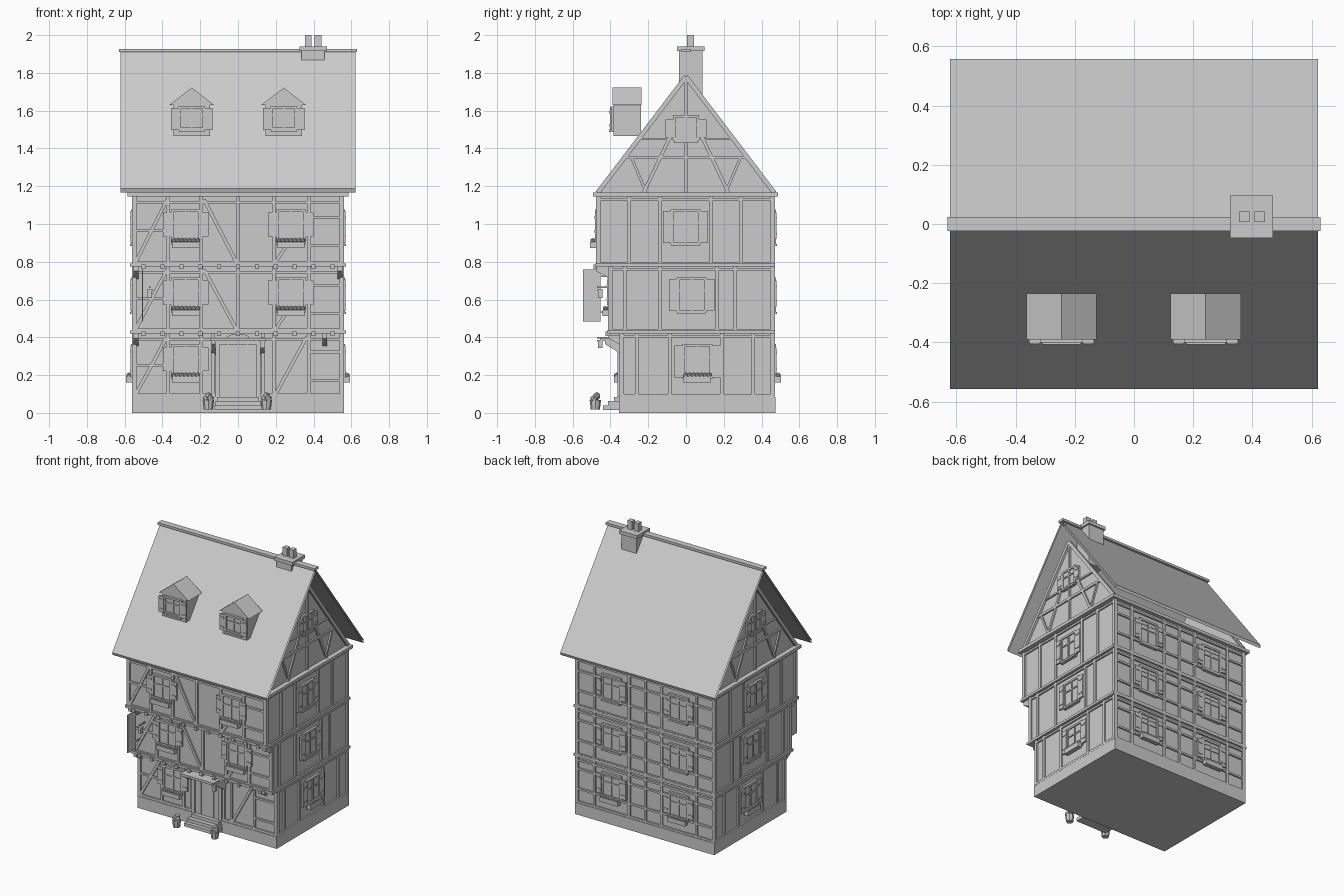
import bpy, bmesh, math
from mathutils import Matrix, Vector

if "Cube" in bpy.data.objects:
    bpy.data.objects.remove(bpy.data.objects["Cube"])

parts = {}


def part(name):
    if name not in parts:
        parts[name] = bmesh.new()
    return parts[name]


def box(name, lo, hi, M=Matrix()):
    lo, hi = Vector(lo), Vector(hi)
    s = hi - lo
    bmesh.ops.create_cube(part(name), size=1, matrix=M @ Matrix.Translation((lo + hi) / 2) @ Matrix.Diagonal((*s, 1)))


def bar(name, M, a, b, w=0.018, d=0.011):
    """Straight timber on a wall from (u, z) to (u, z), standing out by d."""
    du, dz = b[0] - a[0], b[1] - a[1]
    R = Matrix.Translation(((a[0] + b[0]) / 2, -d / 2, (a[1] + b[1]) / 2)) @ Matrix.Rotation(-math.atan2(dz, du), 4, 'Y')
    bmesh.ops.create_cube(part(name), size=1, matrix=M @ R @ Matrix.Diagonal((math.hypot(du, dz), d, w, 1)))


def prism(name, profile, axis, t0, t1):
    """Extrude a closed profile along x ((y, z) points) or y ((x, z) points)."""
    bm = part(name)
    put = (lambda p, t: (t, p[0], p[1])) if axis == 'x' else (lambda p, t: (p[0], t, p[1]))
    r0, r1 = [[bm.verts.new(put(p, t)) for p in profile] for t in (t0, t1)]
    n = len(profile)
    bm.faces.new(r0)
    bm.faces.new(r1)
    for i in range(n):
        bm.faces.new((r0[i], r0[(i + 1) % n], r1[(i + 1) % n], r1[i]))


def blob(name, co, r, M=Matrix()):
    bmesh.ops.create_icosphere(part(name), subdivisions=1, radius=r, matrix=M @ Matrix.Translation(co))


def wall(angle, x, y):
    """Wall frame: local x along the wall, local -y outward."""
    return Matrix.Translation((x, y, 0)) @ Matrix.Rotation(math.radians(angle), 4, 'Z')


def window(M, u, z, flowers=False, w=0.078, h=0.092, shut=(-0.065, 0.075), sw=0.042):
    W = M @ Matrix.Translation((u, 0, z))
    box('window_panes', (-w, -0.008, -h), (w, 0, h), W)
    for s in (-1, 1):
        bar('window_frames', W, (s * (w - .006), -h), (s * (w - .006), h), 0.014, 0.016)
        bar('window_frames', W, (-w, s * (h - .006)), (w, s * (h - .006)), 0.014, 0.016)
        # shutter with two battens
        a, b = sorted((s * w, s * (w + sw)))
        box('shutters', (a, -0.018, shut[0]), (b, -0.006, shut[1]), W)
        for k in (0.2, 0.8):
            zz = shut[0] + k * (shut[1] - shut[0])
            box('shutters', (a + .004, -0.022, zz - .006), (b - .004, -0.017, zz + .006), W)
    bar('window_frames', W, (0, -h), (0, h), 0.009, 0.014)
    bar('window_frames', W, (-w, h * .25), (w, h * .25), 0.009, 0.014)
    if flowers:
        box('flower_boxes', (-0.072, -0.042, -h - .02), (0.072, -0.01, -h + .012), W)
        for i in range(7):
            blob('flowers', (-0.063 + i * .021, -0.028, -h + .02), 0.014, W)
    else:
        box('window_sills', (-w * .95, -0.022, -h - .01), (w * .95, 0, -h + .002), W)


# Storeys: bottom z, top z, front y, window centre z, side post positions
BACK, HX = 0.46, 0.55
storeys = [
    (0.08, 0.425, -0.34, 0.272, (-0.26, -0.085, 0.19, 0.355)),
    (0.425, 0.78, -0.40, 0.625, (-0.325, -0.14, 0.165, 0.26)),
    (0.78, 1.15, -0.465, 0.985, (-0.30, -0.14, 0.13, 0.29)),
]
box('stone_plinth', (-0.56, -0.355, 0), (0.56, 0.475, 0.085))
for i, (z0, z1, fy, wz, posts) in enumerate(storeys):
    box('plaster_walls', (-HX, fy, z0), (HX, BACK, z1))
    F, B = wall(0, 0, fy), wall(180, 0, BACK)
    # corner posts
    for x in (-1, 1):
        for y in (fy, BACK):
            box('corner_posts', (x * .55 - .012, y - .012, z0), (x * .55 + .012, y + .012, z1))
    # front timbers
    front_posts = (-0.37, -0.195, 0, 0.19, 0.375) if i else (-0.37, -0.195, -0.13, 0.13, 0.19, 0.375)
    for u in front_posts:
        bar('front_timbers', F, (u, z0), (u, z1))
    bar('front_timbers', F, (-HX, z1 - .035), (HX, z1 - .035), 0.014)
    bar('front_timbers', F, (-HX, z0 + .012), (HX, z0 + .012), 0.02)
    bar('front_timbers', F, (-HX, wz - .02), (-.37, wz - .02), 0.014)
    for z in (wz + .05, wz - .1):
        bar('front_timbers', F, (.375, z), (HX, z), 0.014)
    bar('front_timbers', F, (-0.54, z0 + .02), (-0.375, z1 - .02))
    if i:
        bar('front_timbers', F, (-0.18, z1 - .02), (-0.01, z0 + .02))
        bar('front_timbers', F, (0.2, z0 + .02), (0.26, z0 + .11))
    else:
        bar('front_timbers', F, (0.2, z0 + .02), (0.365, z1 - .02))
    window(F, -0.277, wz, True, shut=(-0.05, 0.075))
    if i:
        window(F, 0.28, wz, True, shut=(-0.05, 0.075))
    # back timbers and windows
    for u in (-0.41, -0.13, 0, 0.13, 0.41):
        bar('back_timbers', B, (u, z0), (u, z1))
    for z in (wz + .06, wz - .085, z1 - .03, z0 + .012):
        bar('back_timbers', B, (-HX, z), (HX, z), 0.014)
    for u in (-0.27, 0.27):
        window(B, u, wz, i == 0)
    # side timbers and windows
    cy = (fy + BACK) / 2
    for s in (-1, 1):
        S = wall(90 * s, s * HX, 0)
        for y in posts:
            bar('side_timbers', S, (s * y, z0), (s * y, z1))
        bar('side_timbers', S, (s * fy, z1 - .02), (s * BACK, z1 - .02), 0.014)
        bar('side_timbers', S, (s * fy, z0 + .012), (s * BACK, z0 + .012), 0.016)
        window(S, s * cy, wz, i == 0, shut=(-0.085, 0.085))
    # jetty beam, joist ends and corner brackets under the storey above
    if i < 2:
        ny = storeys[i + 1][2]
        box('jetty_beams', (-0.572, ny - .018, z1 - .006), (0.572, 0.472, z1 + .012))
        for k in range(11):
            x = -0.5 + k * .1
            box('joist_ends', (x - .011, ny - .026, z1 - .018), (x + .011, fy, z1 + .006))
        for x in ((-.54, .54) if i else (-.54, .46)):
            prism('jetty_brackets', [(fy, z1 - .07), (fy, z1 - .006), (ny - .01, z1 - .006), (ny - .01, z1 - .03)],
                  'x', x - .012, x + .012)
box('wall_plate', (-0.585, -0.492, 1.145), (0.585, 0.487, 1.167))

# Gable ends with timbers and attic window
for s in (-1, 1):
    prism('gable_walls', [(-0.475, 1.16), (0.475, 1.16), (0, 1.785)], 'x', s * .53, s * .55)
    S = wall(90 * s, s * HX, 0)
    for m in (-1, 1):
        bar('gable_timbers', S, (m * .468, 1.165), (0, 1.78), 0.024, 0.016)
        bar('gable_timbers', S, (m * .225, 1.165), (m * .085, 1.46))
        bar('gable_timbers', S, (m * .29, 1.355), (m * .21, 1.165), 0.014)
    bar('gable_timbers', S, (-0.32, 1.352), (0.32, 1.352))
    bar('gable_timbers', S, (-0.25, 1.45), (0.25, 1.45), 0.012)
    bar('gable_timbers', S, (0, 1.165), (0, 1.76))
    window(S, 0, 1.508, False, 0.068, 0.068, (-0.05, 0.045), 0.04)

# Roof: thin tiled slopes, upper and lower sheet joined at the eaves, open at the ends
bm = part('roof_slopes')
section = [(0, 1.895), (-0.55, 1.168), (-0.557, 1.187), (0, 1.918), (0.557, 1.187), (0.55, 1.168), (0, 1.895)]
rows = [[bm.verts.new((x, y, z)) for y, z in section] for x in (-0.622, 0.622)]
for k in range(6):
    bm.faces.new((rows[0][k], rows[0][k + 1], rows[1][k + 1], rows[1][k]))
box('ridge_cap', (-0.63, -0.023, 1.91), (0.63, 0.023, 1.927))

# Chimney
box('chimney_shaft', (0.337, -0.038, 1.62), (0.458, 0.087, 1.917))
box('chimney_cap', (0.325, -0.048, 1.915), (0.47, 0.097, 1.94))
for x in (0.372, 0.424):
    box('chimney_pots', (x - .018, 0.006, 1.94), (x + .018, 0.042, 2.0))

# Dormers
for x in (-0.245, 0.242):
    box('dormer_bodies', (x - .096, -0.385, 1.467), (x + .096, -0.238, 1.63))
    prism('dormer_roofs', [(x - .119, 1.63), (x + .119, 1.63), (x, 1.722)], 'y', -0.39, -0.235)
    window(wall(0, x, -0.385), 0, 1.56, False, 0.07, 0.062, (-0.062, 0.055), 0.04)

# Door, canopy, steps
D = wall(0, 0, -0.34)
box('door_leaf', (-0.1, -0.012, 0.085), (0.1, 0, 0.37), D)
for u in (-0.05, 0, 0.05):
    bar('door_planks', D, (u, 0.09), (u, 0.36), 0.006, 0.016)
for u in (-0.108, 0.108):
    bar('door_frame', D, (u, 0.085), (u, 0.375), 0.022, 0.022)
bar('door_frame', D, (-0.118, 0.37), (0.118, 0.37), 0.02, 0.022)
box('door_canopy', (-0.145, -0.455, 0.38), (0.145, -0.34, 0.397))
prism('canopy_crest', [(.06 * math.cos(math.pi * k / 8), .397 + .022 * math.sin(math.pi * k / 8)) for k in range(9)],
      'y', -0.375, -0.34)
for x in (-0.13, 0.13):
    prism('canopy_brackets', [(-0.34, 0.31), (-0.34, 0.38), (-0.43, 0.38), (-0.43, 0.365)], 'x', x - .01, x + .01)
for y, z, w in ((-0.38, 0.085, .11), (-0.412, 0.062, .12), (-0.44, 0.038, .125)):
    box('door_steps', (-w, y, z - .024), (w, -0.35, z))

# Planters beside the steps
for x in (-0.157, 0.15):
    bmesh.ops.create_cone(part('planter_pots'), cap_ends=True, segments=8, radius1=0.024, radius2=0.03, depth=0.05,
                          matrix=Matrix.Translation((x, -0.48, 0.042)))
    for dx, dy, dz, r in ((-.012, 0, .075, .02), (.012, -.008, .075, .02), (0, .008, .09, .021)):
        blob('planter_shrubs', (x + dx, -0.48 + dy, dz), r)

# Hanging banner and lanterns
box('hanging_banner', (-0.509, -0.545, 0.485), (-0.502, -0.453, 0.76))
for z in (0.53, 0.72):
    box('banner_arms', (-0.509, -0.46, z), (-0.502, -0.4, z + .008))
for x, y, z in ((-0.467, -0.40, 0.66), (0.13, -0.40, 0.395)):
    box('lantern_arms', (x - .004, y - .07, z), (x + .004, y, z + .008))
    box('lanterns', (x - .012, y - .067, z - .052), (x + .012, y - .043, z - .012))
    box('lanterns', (x - .016, y - .071, z - .016), (x + .016, y - .039, z - .008))

for name, bm in parts.items():
    bmesh.ops.recalc_face_normals(bm, faces=bm.faces)
    me = bpy.data.meshes.new(name)
    bm.to_mesh(me)
    bm.free()
    bpy.context.collection.objects.link(bpy.data.objects.new(name, me))
